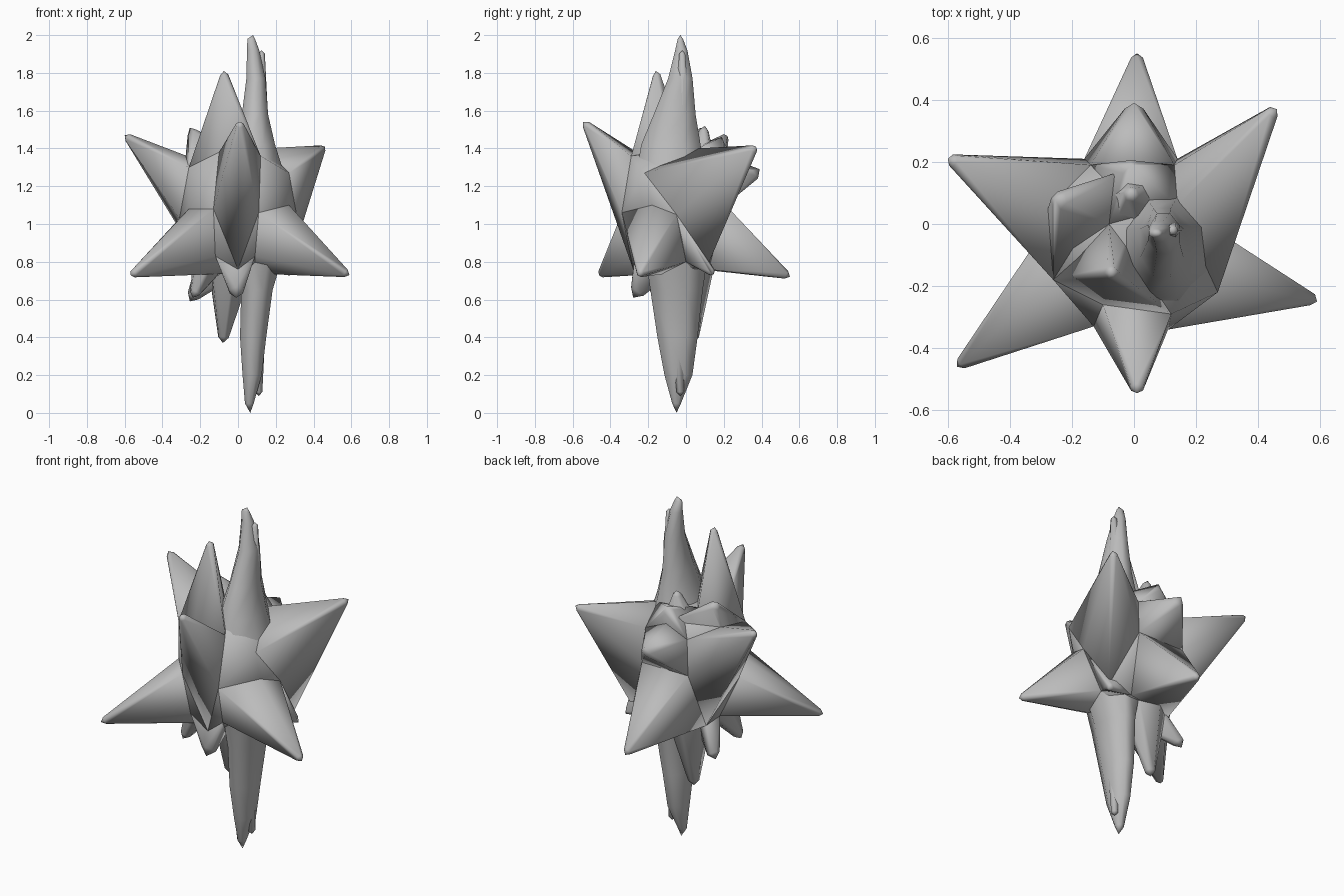
import bpy, bmesh, math
from mathutils import Vector

cube = bpy.data.objects.get("Cube")
if cube:
    bpy.data.objects.remove(cube, do_unlink=True)

grey = bpy.data.materials.new("stone_grey")
grey.use_nodes = True
grey.diffuse_color = (0.5, 0.5, 0.5, 1)
grey.node_tree.nodes["Principled BSDF"].inputs["Base Color"].default_value = (0.5, 0.5, 0.5, 1)
CENTRE = Vector((0, 0, 1.02))
X, Y = Vector((1, 0, 0)), Vector((0, 1, 0))


def finish(name, bm):
    bmesh.ops.recalc_face_normals(bm, faces=bm.faces)
    mesh = bpy.data.meshes.new(name)
    bm.to_mesh(mesh)
    bm.free()
    mesh.materials.append(grey)
    obj = bpy.data.objects.new(name, mesh)
    bpy.context.collection.objects.link(obj)
    bpy.ops.object.select_all(action='DESELECT')
    obj.select_set(True)
    bpy.context.view_layer.objects.active = obj
    bpy.ops.object.shade_smooth_by_angle(angle=math.radians(85))


def hull(name, points):
    bm = bmesh.new()
    bmesh.ops.convex_hull(bm, input=[bm.verts.new(p) for p in points])
    bmesh.ops.delete(bm, geom=[v for v in bm.verts if not v.link_faces], context='VERTS')
    finish(name, bm)


def ring(centre, side, up, rx, ry, sides):
    angles = [math.tau * (i + 0.5) / sides for i in range(sides)]
    return [Vector(centre) + side * rx * math.cos(a) + up * ry * math.sin(a) for a in angles]


def frame(axis):
    side = axis.cross(Vector((0, 0, 1))).normalized()
    return side, side.cross(axis)


def web(name, tip, base, blunt=0.022):
    """Spike whose flanks run from a blunt tip down to shared valley points."""
    tip = Vector(tip)
    axis = (tip - CENTRE).normalized()
    side, up = frame(axis)
    end = ring(tip - axis * blunt, side, up, blunt, blunt, 6)
    hull(name, end + [tip, CENTRE] + [V[key] for key in base.split()])


def loft(name, rings, side, up, sides, cap):
    """Skin rings of (centre, half width, half depth) and close on a cap point."""
    bm = bmesh.new()
    loops = [[bm.verts.new(p) for p in ring(c, side, up, rx, ry, sides)] for c, rx, ry in rings]
    for lo, hi in zip(loops, loops[1:]):
        for i in range(sides):
            j = (i + 1) % sides
            bm.faces.new((lo[i], lo[j], hi[j], hi[i]))
    bm.faces.new(loops[0])
    tip = bm.verts.new(cap)
    for i in range(sides):
        bm.faces.new((loops[-1][i], loops[-1][(i + 1) % sides], tip))
    finish(name, bm)


def spike(name, tip, base, root, blunt):
    """Straight tapering spike."""
    root, tip = Vector(root), Vector(tip)
    axis = (tip - root).normalized()
    loft(name, [(root, base, base), (tip - axis * blunt, blunt, blunt)], *frame(axis), 6, tip)


# Valley points shared by neighbouring arms: middle (m), upper (u) and lower (l) levels
V = {
    "m_fl": (0.11, -0.34, 1.06), "m_fr": (-0.13, -0.33, 1.08), "m_r": (-0.31, -0.05, 1.03),
    "m_br": (-0.16, 0.21, 1.1), "m_bl": (0.14, 0.21, 1.1), "m_l": (0.31, -0.05, 1.05),
    "u_fl": (0.12, -0.29, 1.36), "u_fr": (-0.10, -0.26, 1.38), "u_r": (-0.27, 0.06, 1.36),
    "u_br": (-0.14, 0.19, 1.3), "u_bl": (0.13, 0.19, 1.3), "u_l": (0.14, 0.06, 1.40),
    "u_b": (-0.01, 0.18, 1.37), "u_mid": (-0.08, 0.0, 1.40),
    "s_l": (0.27, -0.22, 1.27), "s_r": (-0.26, -0.18, 1.3),
    "b_l": (0.27, -0.18, 1.1), "b_r": (-0.26, -0.18, 1.08),
    "l_fl": (0.09, -0.27, 0.83), "l_fr": (-0.12, -0.27, 0.83), "l_f": (0.0, -0.28, 0.76),
    "l_l": (0.23, 0.0, 0.8), "l_r": (-0.22, 0.0, 0.8), "l_bl": (0.27, 0.11, 0.77),
    "l_br": (-0.18, 0.07, 0.76), "l_b": (0.12, 0.12, 0.76), "l_mid": (0.02, -0.08, 0.74),
}
hull("body", V.values())

# Six large arms, alternately raised and lowered
web("front_arm", (0.01, -0.545, 1.54), "m_fl m_fr u_fl u_fr l_f")
web("left_back_arm", (0.46, 0.37, 1.41), "m_bl m_l u_bl u_l s_l l_bl")
web("right_back_arm", (-0.60, 0.21, 1.47), "m_br m_r u_br u_r s_r l_br")
web("left_front_arm", (0.59, -0.25, 0.73), "m_fl m_l b_l l_fl l_l l_mid")
web("right_front_arm", (-0.57, -0.46, 0.73), "m_fr m_r b_r l_fr l_r l_mid")
web("back_arm", (0.01, 0.55, 0.72), "m_br m_bl l_br l_b")

# Upper and lower shoulder spikes between the arms
web("back_upper_spike", (0.0, 0.39, 1.29), "m_br m_bl u_br u_bl u_b", 0.035)
web("upper_front_spike", (-0.075, -0.16, 1.81), "u_fl u_fr u_mid s_r")
web("upper_right_spike", (-0.255, 0.08, 1.51), "m_r u_r s_r u_mid u_b", 0.03)
web("upper_back_bump", (-0.01, 0.19, 1.46), "u_br u_bl u_b u_l u_mid", 0.03)
web("left_lower_back_spike", (0.295, 0.14, 0.73), "l_bl l_l l_b m_l", 0.022)
web("lower_front_spike", (-0.01, -0.28, 0.61), "l_f l_fl l_fr l_mid", 0.04)
web("lower_right_back_spike", (-0.255, 0.09, 0.59), "l_br l_r l_mid", 0.035)
spike("lower_right_front_spike", (-0.24, -0.17, 0.61), 0.16, (-0.08, -0.05, 0.95), 0.03)
spike("lower_middle_spike", (-0.08, 0.04, 0.37), 0.16, (-0.03, 0.02, 0.9), 0.03)
spike("upper_back_spike", (-0.01, 0.1, 1.52), 0.17, (0.01, 0.04, 1.15), 0.025)

# Tall upper and lower spires
loft("upper_spire", [((0.09, -0.08, 1.2), 0.19, 0.21), ((0.09, -0.08, 1.42), 0.115, 0.17),
                     ((0.09, -0.06, 1.58), 0.075, 0.12), ((0.095, -0.03, 1.77), 0.055, 0.07),
                     ((0.08, -0.025, 1.92), 0.035, 0.035),
                     ((0.07, -0.03, 1.98), 0.022, 0.015)], X, Y, 8, (0.08, -0.03, 2.0))
spike("upper_spire_prong", (0.125, -0.02, 1.92), 0.05, (0.11, -0.02, 1.55), 0.018)
loft("lower_spire", [((0.11, -0.05, 0.9), 0.16, 0.19), ((0.10, -0.05, 0.65), 0.09, 0.15),
                     ((0.08, -0.045, 0.4), 0.075, 0.115), ((0.075, -0.04, 0.2), 0.055, 0.08),
                     ((0.06, -0.05, 0.05), 0.025, 0.025)], X, Y, 8, (0.065, -0.05, 0.0))
spike("lower_spire_prong", (0.11, -0.03, 0.09), 0.05, (0.10, -0.04, 0.5), 0.02)
